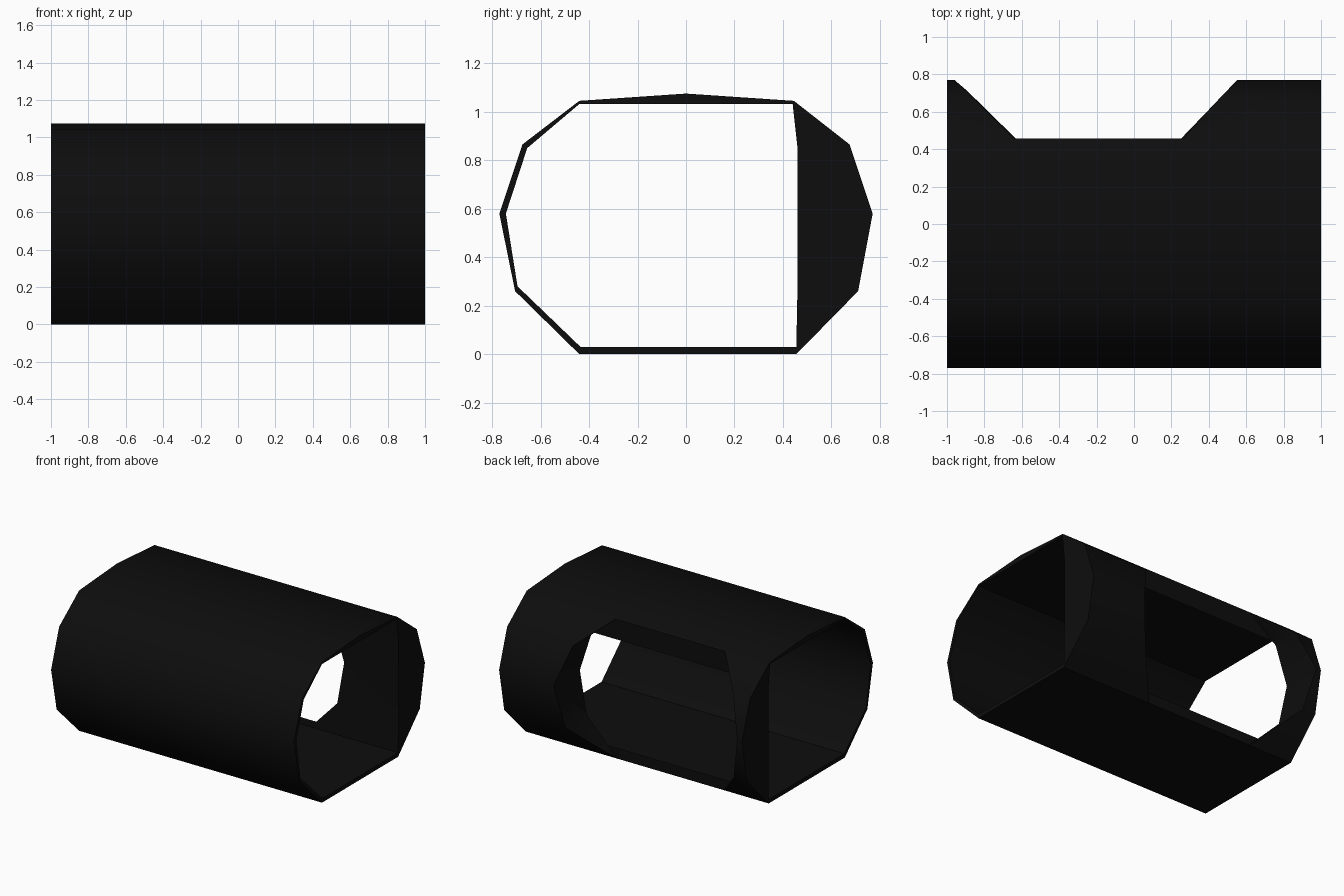
import bpy, bmesh, math

old = bpy.data.objects.get("Cube")
if old:
    bpy.data.objects.remove(old, do_unlink=True)

black = bpy.data.materials.new("soft_black")
black.use_nodes = True
colour = (0.004, 0.004, 0.004, 1)
black.diffuse_color = colour
black.node_tree.nodes["Principled BSDF"].inputs["Base Color"].default_value = colour


def prism(name, profile, place, start, end):
    """Extrude a closed profile between two depths along the axis set by place."""
    bm = bmesh.new()
    rings = [[bm.verts.new(place(a, z, d)) for a, z in profile] for d in (start, end)]
    n = len(profile)
    for ring in rings:
        bm.faces.new(ring)
    for i in range(n):
        j = (i + 1) % n
        bm.faces.new((rings[0][i], rings[0][j], rings[1][j], rings[1][i]))
    bmesh.ops.recalc_face_normals(bm, faces=bm.faces)
    mesh = bpy.data.meshes.new(name)
    bm.to_mesh(mesh)
    bm.free()
    mesh.materials.append(black)
    obj = bpy.data.objects.new(name, mesh)
    bpy.context.collection.objects.link(obj)
    return obj


def along_x(a, z, d):
    return (d, a, z)


def along_y(a, z, d):
    return (a, d, z)


# Faceted outer hull with a low crowned roof
outer = [(-0.44, 0), (0.455, 0), (0.71, 0.26), (0.77, 0.58), (0.675, 0.865),
         (0.445, 1.045), (0, 1.075), (-0.44, 1.045), (-0.675, 0.865),
         (-0.77, 0.58), (-0.705, 0.26)]
hull = prism("tunnel_hull", outer, along_x, -1, 1)

# Main passage, thin at the front and flat along the back
inner = [(-0.435, 0.03), (0.455, 0.03), (0.46, 0.28), (0.46, 0.85), (0.44, 1.032),
         (-0.44, 1.032), (-0.655, 0.85), (-0.743, 0.58), (-0.695, 0.28)]
passage = prism("passage_cutter", inner, along_x, -1.2, 1.2)

# Side opening through the back
side = [(-0.63, -0.1), (0.25, -0.1), (0.25, 0), (0.495, 0.26), (0.552, 0.58),
        (0.46, 0.865), (0.25, 1.045), (0.25, 1.2), (-0.63, 1.2), (-0.63, 1.045),
        (-0.86, 0.865), (-0.96, 0.58), (-0.89, 0.26), (-0.63, 0)]
doorway = prism("side_opening_cutter", side, along_y, 0.456, 1.2)

bpy.ops.object.select_all(action='DESELECT')
hull.select_set(True)
bpy.context.view_layer.objects.active = hull
for cutter in (passage, doorway):
    cutter.hide_render = True
    mod = hull.modifiers.new("cut", 'BOOLEAN')
    mod.operation = 'DIFFERENCE'
    mod.solver = 'EXACT'
    mod.object = cutter
    bpy.ops.object.modifier_apply(modifier=mod.name)
    bpy.data.objects.remove(cutter, do_unlink=True)

bpy.ops.object.shade_smooth_by_angle(angle=math.radians(40))
